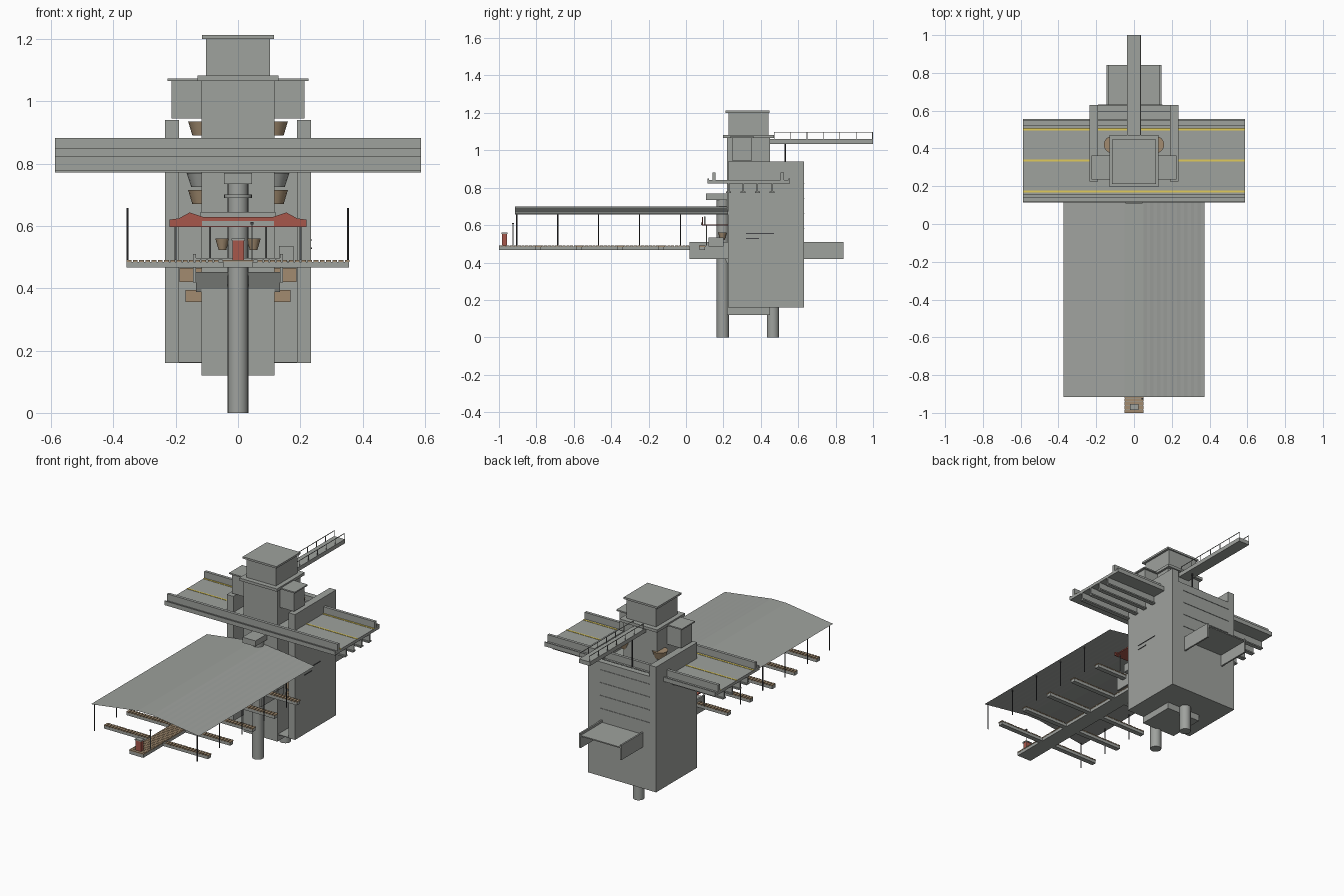
import bpy, bmesh, math


def material(name, rgb):
    m = bpy.data.materials.new(name)
    m.diffuse_color = (*rgb, 1)
    return m


GRAY = material("concrete gray", (0.345, 0.36, 0.34))
BROWN = material("wood brown", (0.36, 0.26, 0.16))
RED = material("brick red", (0.39, 0.095, 0.07))
YELLOW = material("line yellow", (0.75, 0.60, 0.10))
DARK = material("dark iron", (0.06, 0.06, 0.065))


def mesh(name, verts, faces, mat):
    me = bpy.data.meshes.new(name)
    me.from_pydata(verts, [], faces)
    bm = bmesh.new()
    bm.from_mesh(me)
    bmesh.ops.recalc_face_normals(bm, faces=bm.faces)
    bm.to_mesh(me)
    bm.free()
    me.materials.append(mat)
    ob = bpy.data.objects.new(name, me)
    bpy.context.collection.objects.link(ob)
    return ob


def box(name, x0, x1, y0, y1, z0, z1, mat=GRAY):
    v = [(x, y, z) for x in (x0, x1) for y in (y0, y1) for z in (z0, z1)]
    f = [(0, 1, 3, 2), (4, 6, 7, 5), (0, 4, 5, 1), (2, 3, 7, 6), (0, 2, 6, 4), (1, 5, 7, 3)]
    return mesh(name, v, f, mat)


def cone(name, x, y, r0, r1, z0, z1, mat=GRAY, n=20):
    bpy.ops.mesh.primitive_cone_add(vertices=n, radius1=r0, radius2=r1, depth=z1 - z0,
                                    location=(x, y, (z0 + z1) / 2))
    ob = bpy.context.object
    ob.name = name
    ob.data.materials.append(mat)
    bpy.ops.object.shade_smooth_by_angle()
    return ob


def cylinder(name, x, y, r, z0, z1, mat=GRAY, n=20):
    return cone(name, x, y, r, r, z0, z1, mat, n)


def plate(name, outline, y0, y1, mat):
    """Extrude an x-z outline along y."""
    n = len(outline)
    v = [(x, y, z) for y in (y0, y1) for x, z in outline]
    f = [tuple(range(n)), tuple(range(n, 2 * n))]
    f += [(i, (i + 1) % n, n + (i + 1) % n, n + i) for i in range(n)]
    return mesh(name, v, f, mat)


# Foundation piles
cylinder("front_pile", 0, 0.197, 0.033, 0, 0.74)
cylinder("rear_pile", 0, 0.465, 0.033, 0, 0.16)
cylinder("pile_collar", 0, 0.197, 0.045, 0.69, 0.70)
box("pile_head", -0.045, 0.045, 0.108, 0.22, 0.735, 0.77)

# U-shaped shaft with open front
for s in (-1, 1):
    a, b = sorted((s * 0.19, s * 0.235))
    box("shaft_side_wall", a, b, 0.225, 0.63, 0.16, 0.94)
box("shaft_back_wall", -0.19, 0.19, 0.595, 0.63, 0.16, 0.87)
box("shaft_floor", -0.19, 0.19, 0.225, 0.595, 0.16, 0.164)
for z in (0.82, 0.74, 0.66, 0.58):
    box("back_ledge", -0.19, 0.15, 0.629, 0.633, z, z + 0.003)
box("side_groove_upper", 0.234, 0.238, 0.32, 0.47, 0.553, 0.557, DARK)
box("side_groove_lower", 0.234, 0.238, 0.32, 0.39, 0.526, 0.53, DARK)

# Central tower and its top cabin
box("tower", -0.117, 0.117, 0.22, 0.45, 0.12, 1.065)
box("tower_slab", -0.13, 0.13, 0.197, 0.47, 1.065, 1.082)
box("top_cabin", -0.102, 0.102, 0.227, 0.44, 1.082, 1.2)
box("cabin_cap", -0.116, 0.116, 0.212, 0.447, 1.2, 1.212)
for s in (-1, 1):
    a, b = sorted((s * 0.117, s * 0.213))
    box("side_cabin", a, b, 0.247, 0.352, 0.945, 1.065)
    a, b = sorted((s * 0.117, s * 0.226))
    box("side_cabin_cap", a, b, 0.236, 0.363, 1.065, 1.073)

# Wooden bowls and crates stacked beside the tower
for s in (-1, 1):
    for z, r, mat in ((0.89, 0.045, BROWN), (0.725, 0.05, GRAY), (0.67, 0.045, BROWN)):
        cone("side_bowl", s * 0.115, 0.42, r * 0.7, r, z, z + 0.045, mat, 16)
    a, b = sorted((s * 0.117, s * 0.187))
    box("wood_crate", a, b, 0.3, 0.45, 0.42, 0.465, BROWN)
    a, b = sorted((s * 0.117, s * 0.168))
    box("lower_crate", a, b, 0.3, 0.45, 0.355, 0.395, BROWN)
    cone("front_bowl", s * 0.05, 0.195, 0.012, 0.023, 0.522, 0.56, BROWN, 12)

# Elevated road with barriers, edge rails, girders and painted lines
L = 0.587
box("road_deck", -L, L, 0.115, 0.555, 0.822, 0.84)
for y in (0.15, 0.515):
    box("road_barrier", -L, L, y - 0.009, y + 0.009, 0.84, 0.882)
for y in (0.115, 0.547):
    box("road_edge", -L, L, y, y + 0.008, 0.84, 0.848)
for y in (0.228, 0.305, 0.382, 0.46):
    box("girder_web", -L, L, y - 0.004, y + 0.004, 0.78, 0.822)
    box("girder_flange", -L, L, y - 0.013, y + 0.013, 0.772, 0.78)
for y in (0.172, 0.337, 0.5):
    box("road_line", -L, L, y - 0.005, y + 0.005, 0.84, 0.842, YELLOW)

# Rear footbridge with railings
box("footbridge", -0.038, 0.036, 0.45, 1.0, 1.035, 1.06)
cylinder("footbridge_prop", 0, 0.53, 0.004, 0.84, 1.035, DARK, 8)
for x in (-0.035, 0.033):
    box("footbridge_rail", x - 0.0015, x + 0.0015, 0.47, 1.0, 1.094, 1.097)
    for i in range(7):
        y = 0.472 + i * 0.0875
        box("railing_post", x - 0.0015, x + 0.0015, y - 0.0015, y + 0.0015, 1.06, 1.094)

# Channel canopies through the shaft, with a sloping sill inside
for y0, y1 in ((0.02, 0.24), (0.6, 0.843)):
    box("channel_deck", -0.136, 0.136, y0, y1, 0.49, 0.497)
    for s in (-1, 1):
        x = s * 0.14
        box("channel_side", x - 0.005, x + 0.005, y0, y1, 0.418, 0.51)
sill = [(x, y, z) for x in (-0.135, 0.135) for y, z in ((0.19, 0.452), (0.225, 0.388), (0.26, 0.452))]
mesh("channel_sill", sill, [(0, 1, 2), (3, 4, 5), (0, 1, 4, 3), (1, 2, 5, 4), (2, 0, 3, 5)], GRAY)

# Central walkway with wooden boards
box("walkway", -0.048, 0.048, -1.0, 0.2, 0.466, 0.485)
for i in range(60):
    y = -1.0 + i * 0.02
    box("walkway_board", -0.05, 0.05, y, y + 0.017, 0.485, 0.491, BROWN)

# Cross beams with boarded tops
for i in range(5):
    y = -0.79 + i * 0.219
    box("cross_beam", -0.358, 0.356, y - 0.015, y + 0.015, 0.466, 0.484)
    for k in range(36):
        x = -0.357 + k * 0.02
        if abs(x + 0.006) > 0.055:
            box("beam_board", x, x + 0.015, y - 0.017, y + 0.017, 0.484, 0.49, BROWN)

# Platform roof: thin sheet with flat ridge, finely ribbed on one slope
prof = [(-0.372, 0.656), (-0.05, 0.7), (0.05, 0.7)]
for i in range(1, 19):
    t = i / 18
    prof.append((0.05 + 0.322 * t, 0.7 - 0.044 * t - (0.0012 if i % 2 else 0)))
n = len(prof)
verts = [(x, y, z) for y in (-0.915, 0.225) for x, z in prof]
mesh("platform_roof", verts, [(i, i + 1, i + 1 + n, i + n) for i in range(n - 1)], GRAY)
for i in range(5):
    for x in (-0.355, 0.353):
        cylinder("roof_post", x, -0.905 + i * 0.219, 0.003, 0.49, 0.657, DARK, 8)

# Entrance kiosk and lamp
box("kiosk", -0.018, 0.02, -0.983, -0.957, 0.491, 0.553, RED)
box("kiosk_cap", -0.021, 0.023, -0.986, -0.954, 0.553, 0.56)
cylinder("lamp_post", 0.045, -0.925, 0.002, 0.491, 0.605, GRAY, 8)
box("lamp_head", 0.04, 0.05, -0.93, -0.92, 0.605, 0.612, DARK)

# Red balcony on the shaft front
half = [(0.22, 0.597), (0.22, 0.62), (0.19, 0.624), (0.155, 0.643), (0.11, 0.628)]
outline = half + [(-x, z) for x, z in reversed(half)]
plate("balcony_front", outline, 0.085, 0.092, RED)
box("balcony_floor", -0.22, 0.22, 0.092, 0.225, 0.597, 0.604, RED)
box("balcony_backing", -0.12, 0.12, 0.095, 0.105, 0.604, 0.645)
box("balcony_panel", -0.115, 0.115, 0.081, 0.085, 0.6, 0.615)
for x in (-0.2, -0.09, 0.09, 0.2):
    cylinder("balcony_post", x, 0.11, 0.003, 0.49, 0.6, GRAY, 8)

# Small booth beside the platform end
box("booth", 0.132, 0.178, 0.12, 0.2, 0.485, 0.535)
